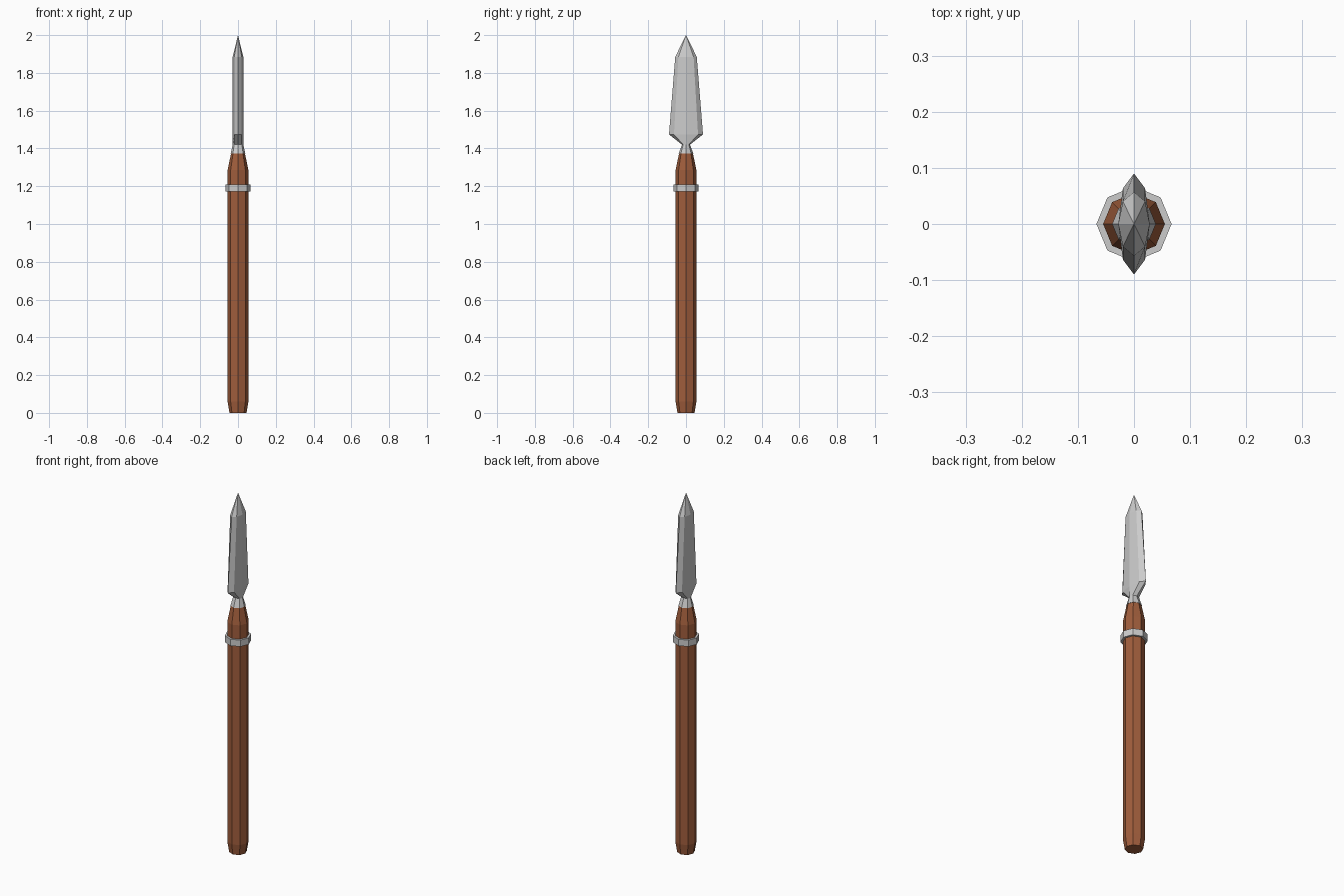
import bpy, bmesh
from math import cos, sin, pi

if "Cube" in bpy.data.objects:
    bpy.data.objects.remove(bpy.data.objects["Cube"])

SIDES = 8


def loft(name, sections, tip=None, caps=(True, True), mat=None):
    """Skin octagonal sections (z, radius_x, radius_y), optionally ending in a point."""
    bm = bmesh.new()
    rings = [[bm.verts.new((rx * cos(2 * pi * i / SIDES), ry * sin(2 * pi * i / SIDES), z))
              for i in range(SIDES)] for z, rx, ry in sections]
    for a, b in zip(rings, rings[1:]):
        for i in range(SIDES):
            j = (i + 1) % SIDES
            bm.faces.new((a[i], a[j], b[j], b[i]))
    if caps[0]:
        bm.faces.new(rings[0][::-1])
    if tip is not None:
        apex = bm.verts.new((0, 0, tip))
        for i in range(SIDES):
            bm.faces.new((rings[-1][i], rings[-1][(i + 1) % SIDES], apex))
    elif caps[1]:
        bm.faces.new(rings[-1])
    mesh = bpy.data.meshes.new(name)
    bm.to_mesh(mesh)
    bm.free()
    obj = bpy.data.objects.new(name, mesh)
    bpy.context.collection.objects.link(obj)
    if mat:
        mesh.materials.append(mat)
    return obj


wood = bpy.data.materials.new("wood")
wood.diffuse_color = (0.35, 0.11, 0.045, 1)
wood.use_nodes = True
wood.node_tree.nodes["Principled BSDF"].inputs["Base Color"].default_value = wood.diffuse_color

# Wooden shaft with chamfered butt and tapered neck
loft("shaft", [(z, r, r) for z, r in
               ((0, 0.045), (0.06, 0.055), (1.285, 0.055), (1.373, 0.037))], mat=wood)

# Metal band around the shaft
loft("band", [(z, r, r) for z, r in
              ((1.172, 0.055), (1.172, 0.067), (1.208, 0.067), (1.208, 0.055))],
     caps=(False, False))

# Socket flaring into the flattened blade
loft("blade", [(1.373, 0.039, 0.039), (1.42, 0.028, 0.021),
               (1.474, 0.028, 0.09), (1.885, 0.028, 0.057)], tip=2.0)
